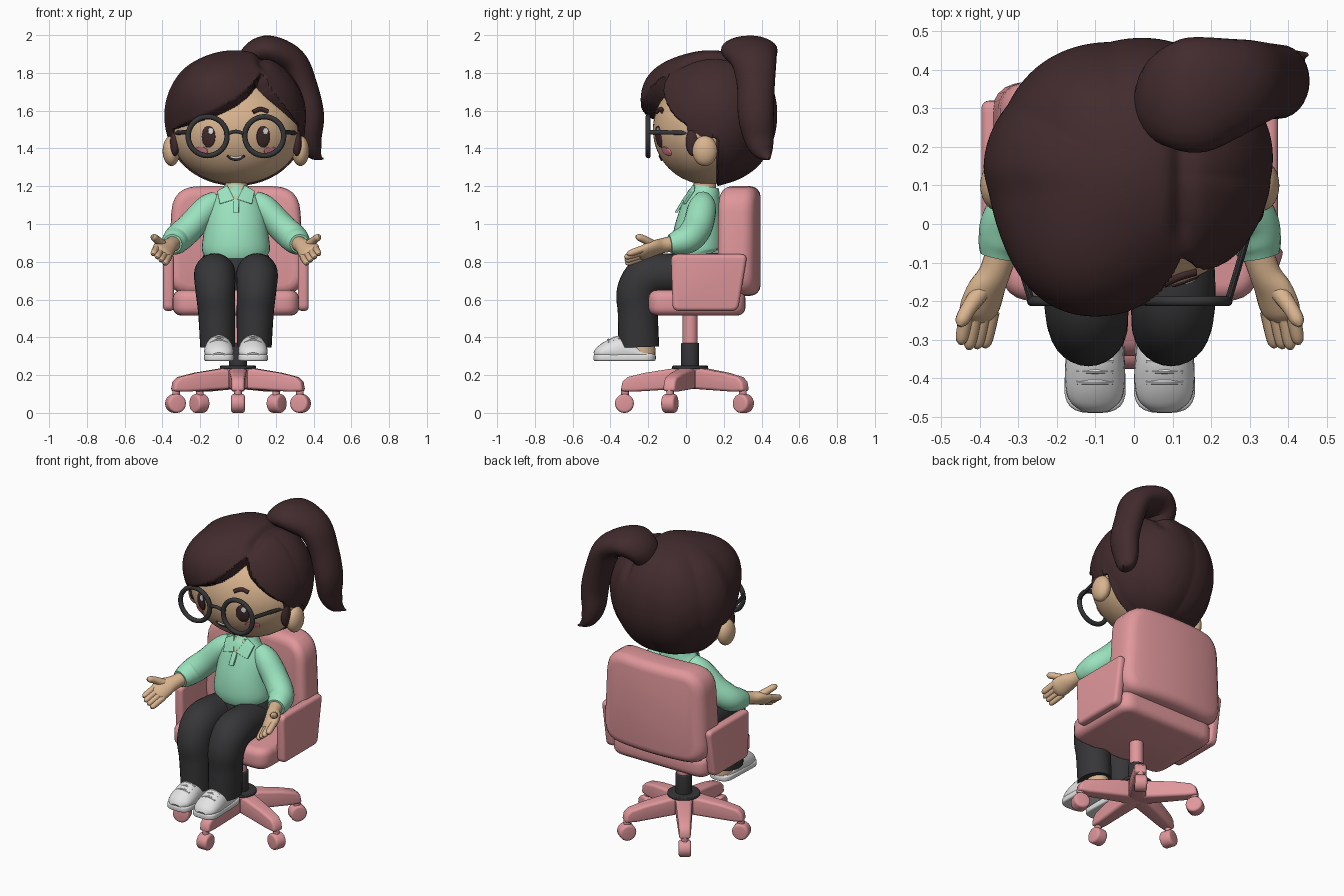
import bpy, bmesh, math
from mathutils import Vector, Matrix

if "Cube" in bpy.data.objects:
    bpy.data.objects.remove(bpy.data.objects["Cube"])

def mat(name, r, g, b):
    m = bpy.data.materials.new(name)
    m.diffuse_color = (*[((c / 255 + .055) / 1.055) ** 2.4 for c in (r, g, b)], 1)
    m.use_nodes = True
    m.node_tree.nodes["Principled BSDF"].inputs["Base Color"].default_value = m.diffuse_color
    return m

PINK = mat("chair_pink", 224, 151, 155)
SKIN = mat("skin", 217, 180, 143)
MINT = mat("mint_cloth", 154, 226, 190)
HAIR = mat("dark_brown", 66, 43, 45)
BLACK = mat("charcoal", 54, 54, 56)
WHITE = mat("shoe_white", 228, 228, 228)
BLUSH = mat("blush", 242, 140, 152)

def finish(name, bm, m):
    bmesh.ops.recalc_face_normals(bm, faces=bm.faces)
    me = bpy.data.meshes.new(name)
    bm.to_mesh(me)
    bm.free()
    me.materials.append(m)
    ob = bpy.data.objects.new(name, me)
    bpy.context.collection.objects.link(ob)
    return ob

def ball(name, loc, rad, m, seg=40):
    bm = bmesh.new()
    bmesh.ops.create_uvsphere(bm, u_segments=seg, v_segments=seg // 2, radius=1)
    bm.transform(Matrix.Translation(loc) @ Matrix.Diagonal((*rad, 1)))
    return finish(name, bm, m)

def sweep(name, pts, m, ref=(1, 0, 0), n=6, sides=20):
    """Smooth tube through points (x, y, z, radius along ref, other radius)."""
    P = [Vector(p) for p in pts]
    path = []
    for i in range(len(P) - 1):
        a, b, c, d = P[max(i - 1, 0)], P[i], P[i + 1], P[min(i + 2, len(P) - 1)]
        for k in range(n + (i == len(P) - 2)):
            t = k / n
            path.append(.5 * (2 * b + (c - a) * t + (2 * a - 5 * b + 4 * c - d) * t * t
                              + (3 * b - a - 3 * c + d) * t ** 3))
    bm, rings = bmesh.new(), []
    for i, p in enumerate(path):
        t = Vector((path[min(i + 1, len(path) - 1)] - path[max(i - 1, 0)])[:3]).normalized()
        u = Vector(ref)
        u = (u - t * u.dot(t)).normalized()
        v = t.cross(u)
        A = [2 * math.pi * k / sides for k in range(sides)]
        rings.append([bm.verts.new(Vector(p[:3]) + u * p[3] * math.cos(w) + v * p[4] * math.sin(w)) for w in A])
    for r, s in zip(rings, rings[1:]):
        for k in range(sides):
            bm.faces.new((r[k], r[(k + 1) % sides], s[(k + 1) % sides], s[k]))
    bm.faces.new(rings[0])
    bm.faces.new(rings[-1])
    return finish(name, bm, m)

def rounded(corners, r):
    out, n = [], len(corners)
    for i, c in enumerate(corners):
        c, p, q = Vector(c), Vector(corners[i - 1]), Vector(corners[(i + 1) % n])
        a, b = c + (p - c).normalized() * r, c + (q - c).normalized() * r
        out += [a.lerp(c, t / 6).lerp(c.lerp(b, t / 6), t / 6) for t in range(7)]
    return out

def prism(name, pts, lo, hi, axis, m, bevel=0, bend=0):
    """Outline extruded along an axis, with rounded rims; bend wraps it toward the front."""
    put = {'x': lambda p, d: (d, p[0], p[1]), 'y': lambda p, d: (p[0], d, p[1]),
           'z': lambda p, d: (p[0], p[1], d)}[axis]
    bm = bmesh.new()
    A, B = ([bm.verts.new(put(p, d)) for p in pts] for d in (lo, hi))
    bm.faces.new(A)
    bm.faces.new(B)
    for i in range(len(pts)):
        j = (i + 1) % len(pts)
        bm.faces.new((A[i], A[j], B[j], B[i]))
    bmesh.ops.recalc_face_normals(bm, faces=bm.faces)
    if bevel:
        es = [e for e in bm.edges if e.calc_face_angle(0) > .8]
        bmesh.ops.bevel(bm, geom=es, offset=bevel, segments=4, profile=.5, affect='EDGES')
    if bend:
        for k in range(-7, 8):
            bmesh.ops.bisect_plane(bm, geom=bm.verts[:] + bm.edges[:] + bm.faces[:],
                                   plane_co=(k * .04, 0, 0), plane_no=(1, 0, 0))
        for v in bm.verts:
            v.co.y -= bend * v.co.x ** 2
    return finish(name, bm, m)

def circle(r, x=0, y=0, n=32):
    return [(x + r * math.cos(2 * math.pi * k / n), y + r * math.sin(2 * math.pi * k / n)) for k in range(n)]

SIDES = ((-1, "left"), (1, "right"))
# ---- chair ----
prism("seat", rounded([(-.335, -.2), (.335, -.2), (.335, .315), (-.335, .315)], .09), .515, .65, 'z', PINK, .045)
prism("backrest", rounded([(-.365, .62), (.365, .62), (.335, 1.2), (-.335, 1.2)], .14), .2, .395, 'y', PINK, .055, .35)
for s, side in SIDES:
    prism(side + "_armrest", rounded([(-.08, .84), (.325, .84), (.275, .54), (-.07, .54)], .035),
          s * .328, s * .385, 'x', PINK, .02)
CY = .022
prism("lift_rod", circle(.04, 0, CY), .36, .53, 'z', PINK)
prism("lift_sleeve", circle(.048, 0, CY), .23, .37, 'z', BLACK, .006)
prism("lift_collar", circle(.095, 0, CY), .232, .25, 'z', BLACK, .005)
prism("base_hub", circle(.085, 0, CY), .13, .236, 'z', PINK, .012)
for i in range(5):
    spin = Matrix.Translation((0, CY, 0)) @ Matrix.Rotation(math.radians(270 + 72 * i), 4, 'Z')
    leg = prism("base_leg", [(0, .13), (0, .236), (.1, .234), (.24, .212), (.33, .19), (.358, .165), (.368, .115),
                             (.3, .112)], -.04, .04, 'y', PINK, .016)
    for v in leg.data.vertices:  # legs taper outward
        v.co.y *= 1.3 - 1.3 * v.co.x
    for o in (leg, prism("caster_stem", circle(.02, .345, 0, 16), .07, .13, 'z', PINK),
              prism("caster_wheel", circle(.05, .348, .05), -.036, .036, 'y', PINK, .014)):
        o.data.transform(spin)

# ---- head ----
HC, HR = Vector((0, .11, 1.5)), (.35, .285, .29)
ball("head", HC, HR, SKIN, seg=64)
sweep("neck", [(0, .1, 1.08, .06, .06), (0, .1, 1.28, .06, .06)], SKIN)

def face_y(x, z):
    return HC.y - HR[1] * math.sqrt(max(0, 1 - (x / HR[0]) ** 2 - ((z - HC.z) / HR[2]) ** 2))

def patch(name, x, z, rx, rz, off, m):
    """Thin closed plate that follows the face."""
    bm, rings = bmesh.new(), []
    for f, o in ((.05, off), (.5, off), (.95, off), (1, off - .002), (1, off - .009), (.5, off - .009)):
        rings.append([bm.verts.new((px, face_y(px, pz) - o, pz)) for px, pz in
                      ((x + rx * f * math.cos(k * math.pi / 12), z + rz * f * math.sin(k * math.pi / 12))
                       for k in range(24))])
    bm.faces.new(rings[0])
    bm.faces.new(rings[-1])
    for a, b in zip(rings, rings[1:]):
        for k in range(24):
            bm.faces.new((a[k], a[(k + 1) % 24], b[(k + 1) % 24], b[k]))
    return finish(name, bm, m)

def face_line(name, xz, r, m, off=.002):
    sweep(name, [(x, face_y(x, z) - off, z, r, r) for x, z in xz], m, ref=(0, 1, 0), sides=10)

for s, side in SIDES:
    ball(side + "_ear", (s * .342, .1, 1.387), (.046, .066, .08), SKIN)
    ball(side + "_sideburn", (s * .322, .035, 1.435), (.026, .036, .075), HAIR)
    patch(side + "_eye", s * .145, 1.462, .036, .058, .005, HAIR)
    patch(side + "_eye_glint", s * .145 + .012, 1.492, .014, .018, .008, WHITE)
    patch(side + "_cheek", s * .185, 1.385, .036, .024, .005, BLUSH)
    face_line(side + "_eyebrow", [(s * .09, 1.592), (s * .13, 1.608), (s * .17, 1.595)], .012, HAIR)
    # glasses
    bpy.ops.mesh.primitive_torus_add(major_radius=.103, minor_radius=.014, major_segments=40, minor_segments=10,
                                     location=(s * .15, -.2, 1.465), rotation=(math.pi / 2, 0, 0))
    rim = bpy.context.object
    rim.name = side + "_glasses_rim"
    rim.data.materials.append(BLACK)
    sweep(side + "_glasses_temple", [(s * .255, -.2, 1.485, .009, .012), (s * .285, -.1, 1.485, .009, .012),
                                     (s * .325, .04, 1.48, .009, .012)], BLACK, sides=10)
sweep("glasses_bridge", [(-.05, -.2, 1.475, .01, .01), (0, -.205, 1.49, .01, .01), (.05, -.2, 1.475, .01, .01)],
      BLACK, ref=(0, 1, 0), sides=10)
face_line("mouth", [(-.045, 1.362), (-.025, 1.345), (0, 1.34), (.025, 1.345), (.045, 1.362)], .006, HAIR)
face_line("teeth", [(-.03, 1.357), (0, 1.35), (.03, 1.357)], .006, WHITE, 0)

# ---- hair: swollen ball, tucked into the head below the hairline ----
LINE = [(-.4, 1.45), (-.3, 1.5), (-.2, 1.545), (-.1, 1.59), (0, 1.645), (.08, 1.71), (.14, 1.79),
        (.19, 1.69), (.26, 1.6), (.36, 1.47), (.5, 1.45)]

def hairline(x, y):
    if y > 0:
        return 1.44
    for (a, za), (b, zb) in zip(LINE, LINE[1:]):
        if x <= b:
            return za + (zb - za) * (x - a) / (b - a)
    return 1.45

def smooth(t):
    t = min(max(t, 0), 1)
    return t * t * (3 - 2 * t)

bm = bmesh.new()
bmesh.ops.create_uvsphere(bm, u_segments=180, v_segments=110, radius=1)
HAIR_C, FRINGE = Vector((0, .14, 1.57)), Vector((-.41, -.85, .42)).normalized()
for v in bm.verts:
    d = v.co.copy()
    p = HAIR_C + Vector((d.x * .366, d.y * .335, d.z * (.348 if d.z > 0 else .365)))
    p += d * .085 * math.exp(-(d - FRINGE).length_squared / .3)
    groove = .022 * math.exp(-((p.x - .14) / .03) ** 2) * smooth((p.z - 1.68) / .1) * smooth((p.y + .1) / .1)
    # soft locks across the back, fading at the crown
    ripple = .012 * abs(math.sin(3.5 * math.atan2(d.x, d.y) + .5)) * smooth((p.y - .05) / .1)
    p += d * (ripple * smooth((1 - abs(d.z)) / .35) - groove)
    if p.y > .14 and p.z > 1.57:
        p.y += .05 * (p.z - 1.57) * smooth((p.y - .14) / .2)
    # never dip under the skin of the head
    q = p - HC
    k = math.sqrt((q.x / HR[0]) ** 2 + (q.y / HR[1]) ** 2 + (q.z / HR[2]) ** 2)
    if k < 1.05 and p.y > .13:
        p = HC + q * (1.05 / k)
    t = max(smooth((p.z - hairline(p.x, p.y)) / .03 + .4), smooth((p.y - .14) / .03))
    v.co = (HAIR_C + (p - HAIR_C) * .75).lerp(p, t)
finish("hair", bm, HAIR)
sweep("ponytail", [(.06, .3, 1.78, .06, .06), (.075, .32, 1.88, .12, .07), (.16, .335, 1.918, .15, .08),
                   (.285, .36, 1.86, .12, .078), (.345, .37, 1.73, .1, .075), (.38, .37, 1.58, .095, .075),
                   (.38, .385, 1.46, .08, .064), (.4, .41, 1.385, .055, .045), (.435, .435, 1.35, .015, .012),
                   (.452, .44, 1.347, .004, .004)], HAIR, ref=(0, 1, 0), sides=28)

# ---- body ----
sweep("sweater", [(0, .07, .835, .168, .13), (0, .065, .87, .18, .14), (0, .07, .96, .17, .135),
                  (0, .08, 1.06, .155, .115), (0, .09, 1.13, .125, .095), (0, .1, 1.17, .085, .08),
                  (0, .105, 1.2, .066, .068)], MINT, sides=36)
sweep("hips", [(0, .08, .65, .2, .12), (0, .07, .76, .2, .14), (0, .07, .85, .165, .125)], BLACK, sides=32)
skin_v = prism("neckline", [(-.035, 1.2), (.035, 1.2), (0, 1.125)], -.004, .004, 'y', SKIN)
flaps = [prism("sweater_placket", [(-.016, 1.06), (.016, 1.06), (.016, 1.13), (-.016, 1.13)], -.008, .008, 'y', MINT, .003)]
for s, side in SIDES:
    flaps.append(prism(side + "_collar", [(s * .045, 1.205), (s * .1, 1.175), (s * .085, 1.105), (s * .008, 1.13)],
                       -.008, .008, 'y', MINT, .004))
for o in flaps + [skin_v]:  # lean the collar parts onto the chest
    for v in o.data.vertices:
        v.co.y += -.014 + (v.co.z - 1.12) * .6 + abs(v.co.x) * .25 - (.006 if o is not skin_v else .004)

for s, side in SIDES:
    sweep(side + "_sleeve", [(s * .09, .09, 1.13, .05, .05), (s * .15, .085, 1.085, .07, .075),
                             (s * .24, .06, .985, .075, .08), (s * .305, .015, .925, .075, .077),
                             (s * .328, -.045, .902, .066, .066), (s * .337, -.085, .895, .052, .05)], MINT)
    # forearm, palm, fingers
    wide = Vector((s * .75, .2, .6)).normalized()
    sweep(side + "_forearm", [(s * .325, -.05, .9, .043, .043), (s * .35, -.125, .885, .042, .038),
                              (s * .375, -.175, .87, .056, .034), (s * .392, -.225, .85, .057, .03),
                              (s * .4, -.25, .843, .035, .018)], SKIN, ref=wide)
    for i in range(4):
        b = Vector((s * .388, -.22, .85)) + wide * (.04 - .027 * i)
        t = b + Vector((s * .02, -.108 + .008 * abs(i - 1), -.035))
        mid = b.lerp(t, .8)
        sweep(f"{side}_finger_{i + 1}", [(*b, .019, .019), (*mid, .017, .017), (*t, .006, .006)], SKIN, sides=12)
    sweep(side + "_thumb", [(s * .375, -.16, .88, .026, .026), (s * .415, -.215, .915, .021, .021),
                            (s * .435, -.25, .93, .018, .018), (s * .442, -.265, .936, .006, .006)], SKIN, sides=12)
    # legs and shoes
    sweep(side + "_trouser_leg", [(s * .1, .1, .72, .1, .1), (s * .11, -.08, .735, .108, .108),
                                  (s * .112, -.2, .72, .11, .115), (s * .109, -.255, .64, .104, .112),
                                  (s * .102, -.255, .53, .098, .106), (s * .097, -.25, .35, .092, .108)],
          BLACK, sides=28)
    x = s * .09
    sweep(side + "_ankle", [(x, -.235, .4, .06, .07), (x, -.235, .3, .062, .074)], SKIN)
    prism(side + "_shoe_sole", rounded([(x - .082, -.49), (x + .082, -.49), (x + .07, -.16), (x - .07, -.16)], .066),
          .275, .31, 'z', WHITE, .01)
    upper = sweep(side + "_shoe_upper", [(x, -.484, .305, .035, .015), (x, -.455, .315, .068, .04),
                                         (x, -.4, .325, .078, .064), (x, -.33, .33, .074, .08),
                                         (x, -.26, .315, .068, .045), (x, -.18, .3, .055, .018)], WHITE, sides=24)
    for v in upper.data.vertices:  # flat underside
        v.co.z = max(v.co.z, .285)
    for k in range(3):
        y, z = -.41 + .028 * k, .387 + .01 * k
        sweep(f"{side}_lace_{k + 1}", [(x - .045, y, z - .018, .007, .007), (x, y, z, .007, .007),
                                       (x + .045, y, z - .018, .007, .007)], WHITE, ref=(0, 1, 0), sides=8)

# figure and seat sit slightly left of the base
for o in bpy.data.objects:
    if not o.name.startswith(("base", "caster", "lift", "ponytail")):
        o.location.x -= .011
    o.select_set(True)
    bpy.context.view_layer.objects.active = o
bpy.ops.object.shade_smooth_by_angle(angle=math.radians(40))
